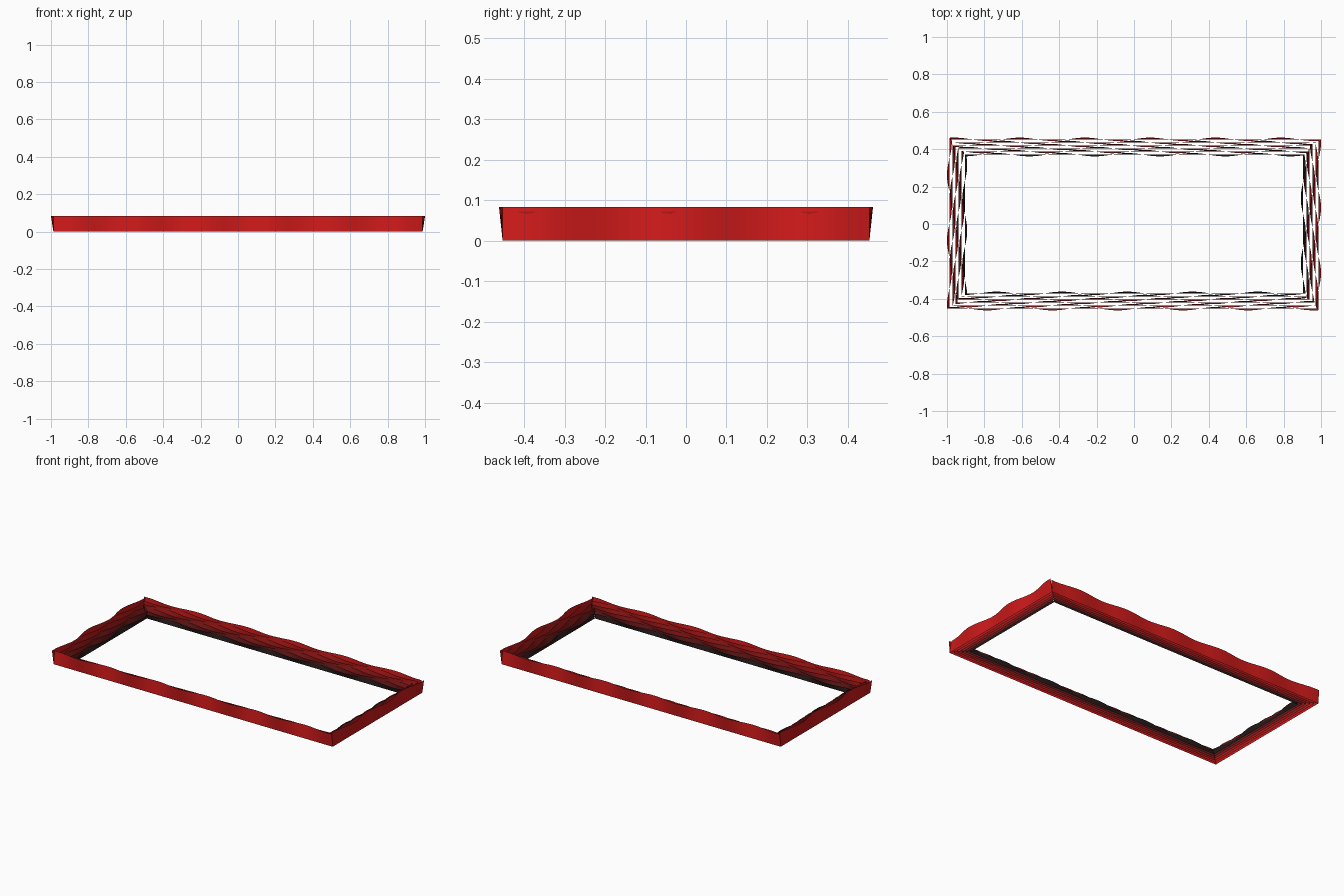
import bpy, bmesh, math

if "Cube" in bpy.data.objects:
    bpy.data.objects.remove(bpy.data.objects["Cube"])

LAYERS = 6
STEP = 0.0165          # inset between nested sheets
HX, HY = 0.987, 0.453  # half size of the outer rectangle
WAVE = 18.0            # ripples per unit (radians)
PHASE = 1.7            # ripple shift between layers


def wall(bm, along_x, side, hx, hy, height, phase, amp):
    """Thin sheet with a straight foot and a rippled top edge."""
    half, off = (hx, hy) if along_x else (hy, hx)
    n = 96 if along_x else 48
    prev = None
    for i in range(n + 1):
        t = -half + 2 * half * i / n
        ripple = amp * math.sin(WAVE * t + phase)
        pair = []
        for d, z in ((0, 0), (ripple, height)):
            o = side * off + d
            pair.append(bm.verts.new((t, o, z) if along_x else (o, t, z)))
        if prev:
            f = [prev[0], pair[0], pair[1], prev[1]]
            if (side > 0) == along_x:
                f.reverse()
            bm.faces.new(f)
        prev = pair


# nested rippled sheets, red outside to black inside, getting lower inward
for k in range(LAYERS):
    bm = bmesh.new()
    hx, hy = HX - k * STEP, HY - k * STEP
    h = 0.083 - 0.011 * k
    for side in (-1, 1):
        wall(bm, True, side, hx, hy, h, PHASE * k, 0.009)
        wall(bm, False, side, hx, hy, h, PHASE * k, 0.013)
    me = bpy.data.meshes.new(f"rippled_border_{k + 1}")
    bm.to_mesh(me)
    bm.free()
    for p in me.polygons:
        p.use_smooth = True
    ob = bpy.data.objects.new(f"rippled_border_{k + 1}", me)
    bpy.context.collection.objects.link(ob)
    mat = bpy.data.materials.new(f"border_colour_{k + 1}")
    f = 1 - k / (LAYERS - 1)
    mat.diffuse_color = (0.02 + 0.6 * f, 0.01, 0.01, 1)
    mat.use_nodes = True
    mat.node_tree.nodes["Principled BSDF"].inputs["Base Color"].default_value = mat.diffuse_color
    me.materials.append(mat)
